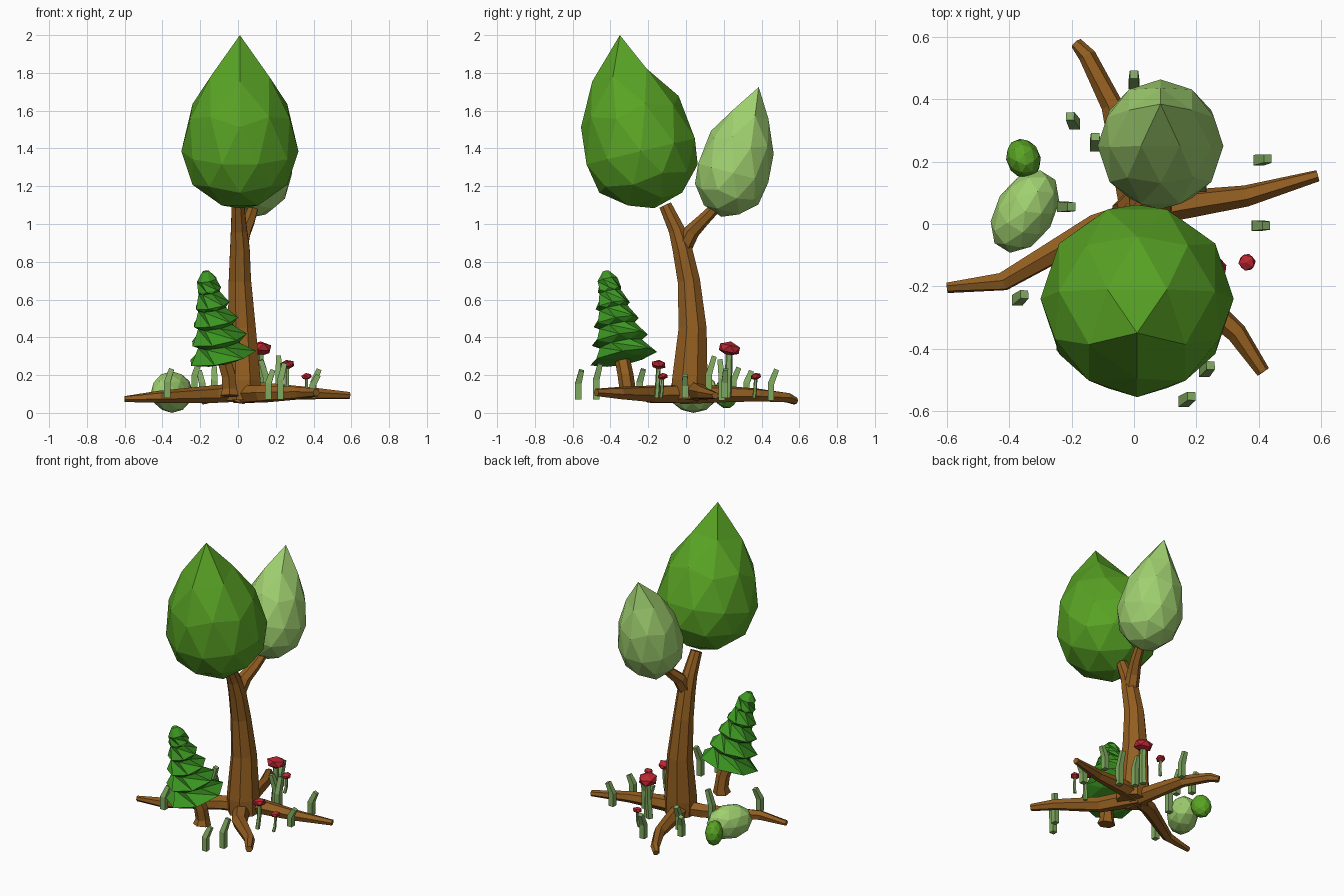
import bpy, bmesh, math
from mathutils import Vector, Matrix

if "Cube" in bpy.data.objects:
    bpy.data.objects.remove(bpy.data.objects["Cube"])


def material(name, rgb):
    m = bpy.data.materials.new(name)
    m.diffuse_color = (*rgb, 1)
    m.use_nodes = True
    m.node_tree.nodes["Principled BSDF"].inputs["Base Color"].default_value = m.diffuse_color
    return m


BROWN = material("bark brown", (0.29, 0.112, 0.015))
LEAF = material("leaf green", (0.10, 0.37, 0.018))
PINE = material("pine green", (0.045, 0.31, 0.016))
LIGHT = material("light leaf green", (0.35, 0.63, 0.16))
GRASS = material("grass green", (0.22, 0.40, 0.12))
RED = material("mushroom red", (0.50, 0.019, 0.03))


def finish(name, bm, mat):
    bmesh.ops.recalc_face_normals(bm, faces=bm.faces)
    me = bpy.data.meshes.new(name)
    bm.to_mesh(me)
    bm.free()
    me.materials.append(mat)
    ob = bpy.data.objects.new(name, me)
    bpy.context.collection.objects.link(ob)
    return ob


def tube(name, path, mat, sides=6, twist=0.0):
    """Faceted tube through (x, y, z, radius) points, closed at both ends."""
    bm = bmesh.new()
    pts = [Vector(p[:3]) for p in path]
    rings = []
    for i, c in enumerate(pts):
        t = pts[min(i + 1, len(pts) - 1)] - pts[max(i - 1, 0)]
        q = Vector((0, 0, 1)).rotation_difference(t.normalized())
        ring = []
        for k in range(sides):
            a = 2 * math.pi * (k + 0.5 + twist * (i % 2)) / sides
            ring.append(bm.verts.new(c + q @ (path[i][3] * Vector((math.cos(a), math.sin(a), 0)))))
        rings.append(ring)
    for a, b in zip(rings, rings[1:]):
        for k in range(sides):
            n = (k + 1) % sides
            if twist:
                bm.faces.new((a[k], a[n], b[k]))
                bm.faces.new((a[n], b[n], b[k]))
            else:
                bm.faces.new((a[k], a[n], b[n], b[k]))
    bm.faces.new(rings[0][::-1])
    bm.faces.new(rings[-1])
    return finish(name, bm, mat)


def blob(name, loc, size, rot, mat, sub=2):
    bm = bmesh.new()
    bmesh.ops.create_icosphere(bm, subdivisions=sub, radius=1)
    bm.transform(Matrix.LocRotScale(Vector(loc), Matrix.Rotation(rot[2], 3, 'Z') @ Matrix.Rotation(rot[0], 3, 'X'), Vector(size)))
    return finish(name, bm, mat)


def crown(name, centre, r, h, tilt, tip, mat):
    """Egg-shaped crown: icosphere with a stretched upper half and a pointed tip."""
    bm = bmesh.new()
    bmesh.ops.create_icosphere(bm, subdivisions=2, radius=1)
    turn = Matrix.Rotation(-math.pi / 2 if tilt > 0 else math.pi / 2, 3, 'Z')
    lean = Matrix.Rotation(tilt, 3, 'X')
    for v in bm.verts:
        p = turn @ v.co
        if p.z > 0.99:
            v.co = Vector(tip)
            continue
        z = p.z if p.z < 0 else p.z * (1.25 + 0.4 * p.z)
        v.co = Vector(centre) + lean @ Vector((p.x * r, p.y * r, z * h))
    return finish(name, bm, mat)


# Trunk, forking into two branches
tube("trunk", [(.03, .02, .07, .10), (.025, .02, .17, .102), (.02, .035, .45, .08), (.01, .015, .7, .064),
               (.01, -.02, .87, .056), (.005, -.05, .97, .046), (0, -.11, 1.1, .036)], BROWN, 8)
tube("side_branch", [(.01, -.02, .86, .045), (.03, .03, .96, .042), (.06, .09, 1.02, .034),
                     (.085, .17, 1.1, .028)], BROWN, 6)

# Roots spreading from the trunk foot
roots = [
    [(.05, .04, .11, .05), (-.12, -.01, .10, .047), (-.42, -.185, .085, .032), (-.6, -.205, .073, .017)],
    [(-.02, .03, .11, .055), (.14, .06, .115, .048), (.36, .09, .105, .035), (.59, .155, .092, .019)],
    [(.02, -.03, .1, .055), (-.03, .2, .1, .045), (-.07, .38, .095, .036), (-.15, .54, .08, .028), (-.185, .58, .062, .02)],
    [(0, .05, .1, .055), (.13, -.17, .1, .048), (.33, -.35, .105, .034), (.415, -.475, .108, .022)],
]
for i, path in enumerate(roots):
    tube(f"root_{i + 1}", path, BROWN, 6)

# Crowns
crown("large_crown", (.01, -.24, 1.385), .31, .31, math.radians(13.5), (.01, -.35, 2.0), LEAF)
crown("small_crown", (.085, .25, 1.27), .202, .24, math.radians(-15), (.085, .385, 1.725), LIGHT)

# Conifer: leaning stack of jagged tiers on a short flared trunk
tube("conifer_trunk", [(-.045, -.315, .09, .055), (-.045, -.31, .13, .043), (-.05, -.32, .2, .042),
                       (-.08, -.34, .3, .04)], BROWN, 6)
base, top = Vector((-.085, -.33, .29)), Vector((-.172, -.425, .75))
tiers = [(-.03, .12)]
for t, r in ((0, .185), (.21, .155), (.41, .125), (.6, .095), (.78, .065)):
    tiers += [(t + .01, r), (t + .16, r * .62)]
tiers[-1] = (.9, .055)
tiers.append((1, .018))
tube("conifer_leaves", [(*base.lerp(top, t), r) for t, r in tiers], PINE, 7, 0.5)

# Bushes on the ground
blob("light_bush", (-.35, .04, .11), (.145, .095, .11), (0, 0, math.radians(58)), LIGHT)
blob("dark_bush", (-.355, .21, .10), (.055, .065, .078), (.3, 0, .4), LEAF)

# Bent grass blades: x, y, bottom, top, lean direction in degrees
blades = [(-.19, .32, .08, .22, 120), (-.125, .25, .08, .24, 90), (.4, .205, .08, .23, 10), (.395, -.005, .08, .2, 0),
          (-.375, -.245, .08, .23, 40), (.225, -.475, .07, .26, 45), (.16, -.57, .07, .225, 35), (0, .45, .065, .23, 90),
          (-.23, .055, .08, .29, 0), (.215, .12, .08, .3, 90), (.15, .19, .065, .28, 200)]
for i, (x, y, z0, z1, d) in enumerate(blades):
    dx, dy = .03 * math.cos(math.radians(d)), .03 * math.sin(math.radians(d))
    h = z1 - z0
    tube(f"grass_{i + 1}", [(x, y, z0, .024), (x, y, z0 + h * .55, .024),
                            (x + dx, y + dy, z1, .019)], GRASS, 4)

# Mushrooms: x, y, cap height, cap radius
for i, (x, y, z, r) in enumerate([(.12, .23, .34, .063), (.26, -.145, .255, .042),
                                  (.363, -.123, .193, .03), (.1, .37, .193, .031)]):
    tube(f"mushroom_stem_{i + 1}", [(x - .008, y - .01, .08, r * .36), (x, y - .005, z * .6, r * .33),
                                    (x, y, z, r * .3)], GRASS, 5)
    blob(f"mushroom_cap_{i + 1}", (x, y, z), (r, r, r * .62), (-.2, 0, i * 1.0), RED, 1)
